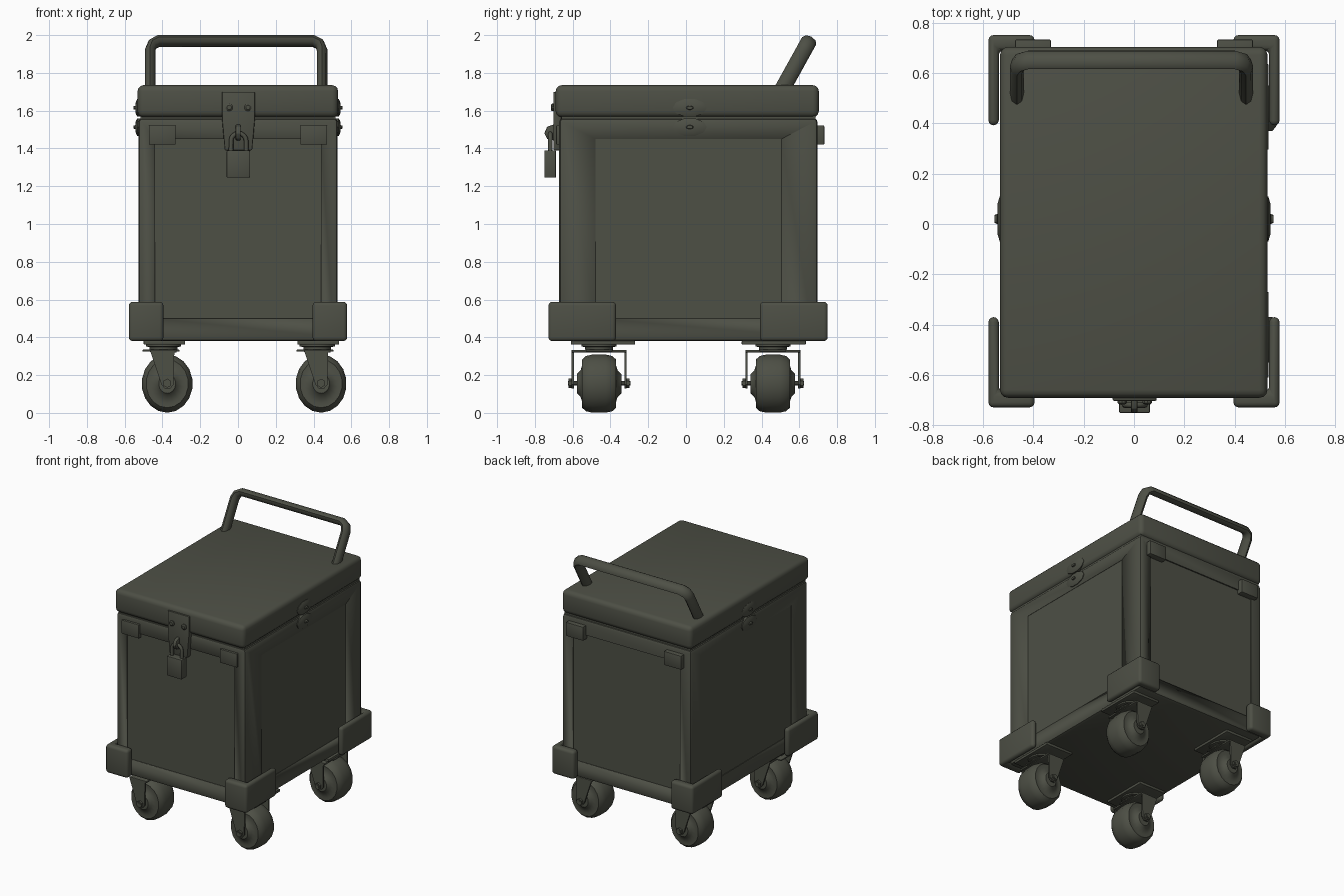
import bpy, bmesh, math
from mathutils import Matrix, Vector

if "Cube" in bpy.data.objects:
    bpy.data.objects.remove(bpy.data.objects["Cube"])

olive = bpy.data.materials.new("dark_olive_metal")
olive.diffuse_color = (0.075, 0.079, 0.06, 1)
olive.use_nodes = True
olive.node_tree.nodes["Principled BSDF"].inputs["Base Color"].default_value = olive.diffuse_color


def finish(name, bm, bevel=0, segments=2, angle=35):
    """Turn a bmesh into a bevelled, edge-aware smooth object."""
    bmesh.ops.recalc_face_normals(bm, faces=bm.faces)
    mesh = bpy.data.meshes.new(name)
    bm.to_mesh(mesh)
    bm.free()
    mesh.materials.append(olive)
    ob = bpy.data.objects.new(name, mesh)
    bpy.context.collection.objects.link(ob)
    bpy.ops.object.select_all(action='DESELECT')
    bpy.context.view_layer.objects.active = ob
    ob.select_set(True)
    if bevel:
        mod = ob.modifiers.new("bevel", 'BEVEL')
        mod.width, mod.segments, mod.limit_method = bevel, segments, 'ANGLE'
        bpy.ops.object.modifier_apply(modifier="bevel")
    bpy.ops.object.shade_smooth_by_angle(angle=math.radians(angle))
    return ob


def cube(bm, lo, hi):
    lo, hi = Vector(lo), Vector(hi)
    m = Matrix.Translation((lo + hi) / 2) @ Matrix.Diagonal((*(hi - lo), 1))
    bmesh.ops.create_cube(bm, size=1, matrix=m)


def box(name, lo, hi, bevel=0.008, segments=2):
    bm = bmesh.new()
    cube(bm, lo, hi)
    return finish(name, bm, bevel, segments)


def prism(name, pts, vec, bevel=0, segments=2):
    """Extrude a closed outline along a vector."""
    bm = bmesh.new()
    face = bm.faces.new([bm.verts.new(p) for p in pts])
    ext = bmesh.ops.extrude_face_region(bm, geom=[face])
    verts = [v for v in ext["geom"] if isinstance(v, bmesh.types.BMVert)]
    bmesh.ops.translate(bm, verts=verts, vec=vec)
    return finish(name, bm, bevel, segments)


def lathe(name, profile, centre, axis, sides=16, scale=(1, 1, 1)):
    """Spin (radius, height) points round an axis."""
    bm = bmesh.new()
    rings = []
    for r, h in profile:
        rings.append([bm.verts.new((r * math.cos(t), r * math.sin(t), h))
                      for t in (2 * math.pi * (i + .5) / sides for i in range(sides))])
    for a, b in zip(rings, rings[1:]):
        for i in range(sides):
            j = (i + 1) % sides
            bm.faces.new((a[i], a[j], b[j], b[i]))
    bm.faces.new(rings[0][::-1])
    bm.faces.new(rings[-1])
    turn = Vector((0, 0, 1)).rotation_difference(Vector(axis)).to_matrix().to_4x4()
    bm.transform(Matrix.Translation(centre) @ Matrix.Diagonal((*scale, 1)) @ turn)
    return finish(name, bm)


def tube(name, pts, radius, matrix, sides=2):
    cu = bpy.data.curves.new(name, 'CURVE')
    cu.dimensions, cu.bevel_depth, cu.bevel_resolution = '3D', radius, sides
    cu.use_fill_caps = True
    sp = cu.splines.new('POLY')
    sp.points.add(len(pts) - 1)
    for p, co in zip(sp.points, pts):
        p.co = (*co, 1)
    tmp = bpy.data.objects.new(name, cu)
    bm = bmesh.new()
    bpy.context.collection.objects.link(tmp)
    dg = bpy.context.evaluated_depsgraph_get()
    bm.from_mesh(tmp.evaluated_get(dg).to_mesh())
    bpy.data.objects.remove(tmp)
    bm.transform(matrix)
    return finish(name, bm, angle=50)


# Body with shallow recessed wall panels
W, Y0, Y1 = 0.528, -0.672, 0.697
body = box("body", (-W, Y0, 0.38), (W, Y1, 1.56), 0.022)


def cut(lo, hi):
    c = box("panel_cutter", lo, hi, 0)
    c.hide_render = True
    mod = body.modifiers.new("panel", 'BOOLEAN')
    mod.operation, mod.object, mod.solver = 'DIFFERENCE', c, 'EXACT'
    bpy.context.view_layer.objects.active = body
    bpy.ops.object.modifier_apply(modifier="panel")
    bpy.data.objects.remove(c)


cut((-.44, Y0 - .1, .5), (.44, Y0 + .009, 1.45))
cut((-.44, Y1 - .009, .5), (.44, Y1 + .1, 1.45))
for s in (-1, 1):
    xs = sorted((s * (W - .004), s * (W + .1)))
    cut((xs[0], -.48, .5), (xs[1], .505, 1.45))

# Lid
box("lid", (-.532, -.69, 1.565), (.53, .703, 1.735), 0.032, 3)
box("lid_seam", (-.515, -.66, 1.55), (.515, .685, 1.58), 0)

# L-shaped corner bumpers standing just off the walls
for sx in (-1, 1):
    for y_out, y_in, y_end in ((-.728, -.664, -.37), (.75, .69, .392)):
        outline = [(.578, y_out), (.578, y_end), (.537, y_end),
                   (.537, y_in), (.395, y_in), (.395, y_out)]
        prism("corner_bumper", [(sx * x, y, .38) for x, y in outline],
              (0, 0, .208), 0.02, 3)

# Rectangular plates under the lid, front and back
for sx in (-1, 1):
    x0, x1 = sorted((sx * .33, sx * .472))
    box("front_plate", (x0, -.688, 1.42), (x1, -.65, 1.522), .005)
    box("back_plate", (x0, .66, 1.42), (x1, .732, 1.522), .005)

# Oval side fasteners, one on the lid and one on the body
for sx in (-1, 1):
    for z in (1.615, 1.513):
        lathe("side_fastener", [(1, -.02), (1, .006), (.7, .014), (.22, .016), (.18, .026)],
              (sx * .527, .02, z), (sx, 0, 0), 10, (1, .09, .049))

# Tilted push handle
arc = [(.455, -.15), (.455, .19), (.443, .225), (.41, .244)]
path = [(x, 0, z) for x, z in arc]
path += [(-x, 0, z) for x, z in reversed(arc)]
tilt = (Matrix.Translation((-.01, .533, 1.755)) @ Matrix.Rotation(math.radians(-29), 4, 'X')
        @ Matrix.Diagonal((1, 1.5, 1, 1)))
tube("handle", path, .028, tilt)

# Hasp, rivets, staple and padlock
prism("hasp", [(-.085, -.66, 1.70), (.09, -.66, 1.70), (.09, -.66, 1.56), (.075, -.66, 1.39),
               (-.07, -.66, 1.39), (-.085, -.66, 1.56)], (0, -.042, 0), .006)
for x in (-.047, .053):
    lathe("hasp_rivet", [(.02, -.01), (.02, .008), (.012, .014)],
          (x, -.702, 1.617), (0, -1, 0), 10)
prism("staple", [(-.012, -.69, 1.53), (-.012, -.735, 1.515), (-.012, -.75, 1.48),
                 (-.012, -.735, 1.45), (-.012, -.69, 1.44)], (.026, 0, 0), .005)
bend = [(.04 * math.cos(a), 0, 1.44 + .04 * math.sin(a))
        for a in (math.pi * i / 8 for i in range(9))]
tube("padlock_shackle", [(.04, 0, 1.37)] + bend + [(-.04, 0, 1.37)], .012,
     Matrix.Translation((.003, -.718, 0)))
box("padlock_body", (-.06, -.75, 1.245), (.064, -.688, 1.39), .006)

# Casters, all trailing the same way
tire = [(.02, -.118), (.045, -.118), (.062, -.098), (.09, -.088), (.112, -.09), (.128, -.07),
        (.135, -.035)]
tire = tire + [(r, -h) for r, h in reversed(tire)]
for cx in (-.375, .44):
    for cy, py in ((-.46, -.44), (.46, .465)):
        lathe("wheel", tire, (cx, cy, .155), (0, 1, 0), 18, (1, 1, 1.14))
        lathe("axle", [(.014, -.165), (.014, .165)], (cx, cy, .157), (0, 1, 0), 8)
        px = cx - .02
        box("mount_plate", (px - .105, py - .17, .362), (px + .115, py + .17, .382), .004)
        lathe("swivel", [(.06, .325), (.075, .335), (.075, .348), (.095, .352), (.095, .366)],
              (px, cy, 0), (0, 0, 1), 16)
        box("fork_crown", (cx - .09, cy - .146, .32), (cx + .05, cy + .146, .334), .004)
        box("fork_lip", (cx - .13, cy - .07, .325), (cx + .065, cy + .07, .335), .003)
        for s in (-1, 1):
            y = cy + s * .14
            leg = [(-.09, .33), (.038, .33), (.034, .15), (.015, .128), (-.012, .128),
                   (-.03, .15)]
            prism("fork_leg", [(cx + x, y - .006, z) for x, z in leg], (0, .012, 0))
            lathe("axle_nut", [(.024, -.008), (.024, .008)],
                  (cx, cy + s * .153, .157), (0, 1, 0), 6)
